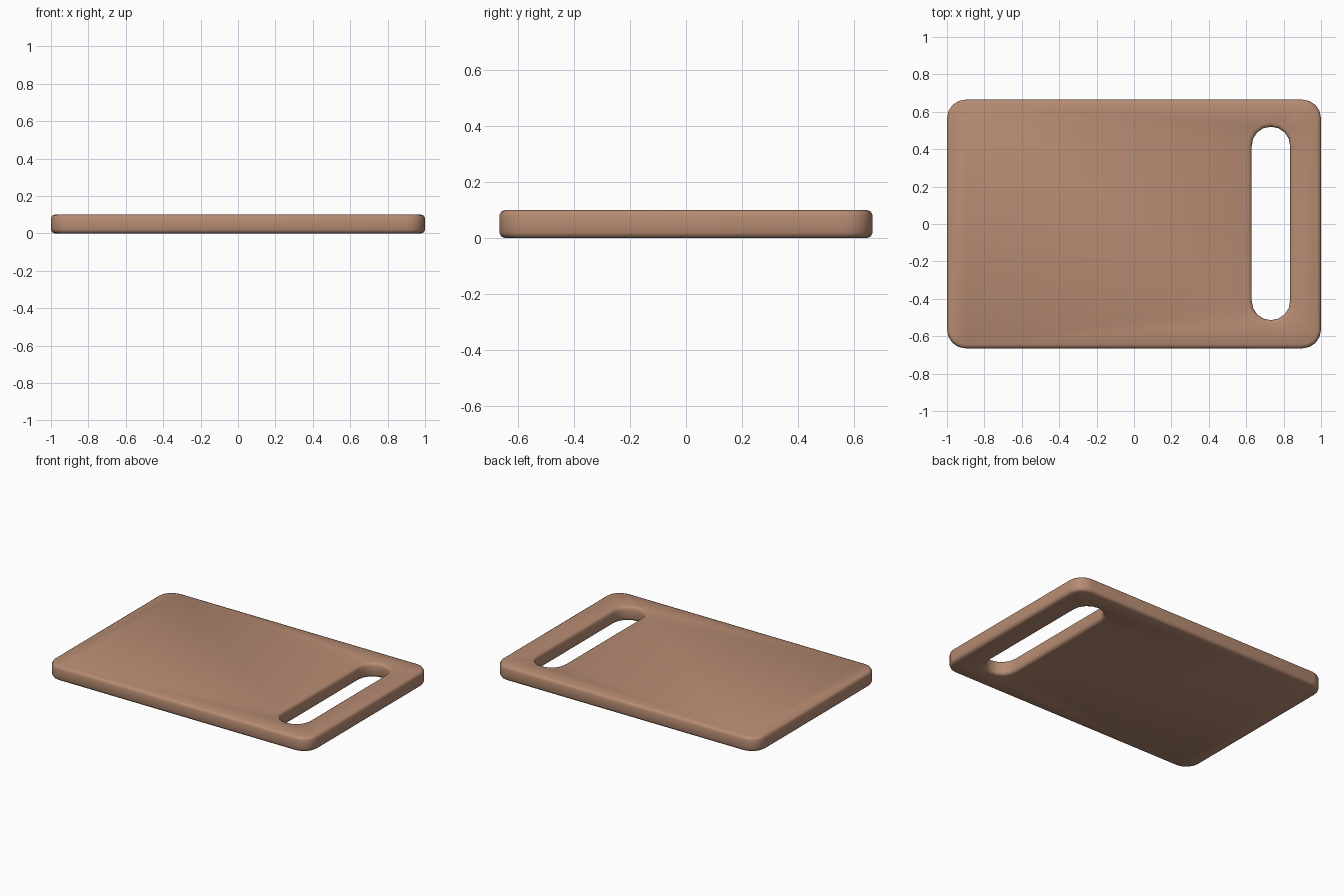
import bpy, bmesh
from math import sin, cos, pi, radians

if "Cube" in bpy.data.objects:
    bpy.data.objects.remove(bpy.data.objects["Cube"])

HEIGHT, EDGE, EDGE_STEPS = 0.10, 0.02, 2


def rounded_outline(cx, cy, hx, hy, r, steps):
    """Counter-clockwise rounded rectangle as (x, y) points."""
    pts = []
    for q, (sx, sy) in enumerate([(1, 1), (-1, 1), (-1, -1), (1, -1)]):
        for i in range(steps + 1):
            a = (q + i / steps) * pi / 2
            p = (cx + sx * (hx - r) + r * cos(a), cy + sy * (hy - r) + r * sin(a))
            pts.append(p)
    return pts


def wall(bm, cx, cy, hx, hy, r, steps, side):
    """Rounded-edge wall; side=1 for the outside, -1 for a hole. Returns rim edges."""
    levels = []
    for i in range(EDGE_STEPS + 1):
        a = i / EDGE_STEPS * pi / 2
        levels.append((EDGE * (1 - sin(a)), EDGE * (1 - cos(a))))
    levels += [(inset, HEIGHT - z) for inset, z in reversed(levels)]
    rings = []
    for inset, z in levels:
        d = side * inset
        ring = rounded_outline(cx, cy, hx - d, hy - d, r - d, steps)
        rings.append([bm.verts.new((x, y, z)) for x, y in ring])
    n = len(rings[0])
    for lo, hi in zip(rings, rings[1:]):
        for i in range(n):
            j = (i + 1) % n
            bm.faces.new((lo[i], lo[j], hi[j], hi[i]))
    return [[bm.edges.get((ring[i], ring[(i + 1) % n])) for i in range(n)]
            for ring in (rings[0], rings[-1])]


bm = bmesh.new()
# outer edge and handle slot
outer = wall(bm, 0, 0, 1.0, 0.665, 0.10, 4, 1)
slot = wall(bm, 0.732, 0.003, 0.1025, 0.517, 0.102, 4, -1)
# flat bottom and top around the slot
for o, s in zip(outer, slot):
    bmesh.ops.triangle_fill(bm, edges=o + s, use_beauty=True)
bmesh.ops.remove_doubles(bm, verts=bm.verts, dist=0.002)
bmesh.ops.recalc_face_normals(bm, faces=bm.faces)

mesh = bpy.data.meshes.new("cutting_board")
bm.to_mesh(mesh)
bm.free()
board = bpy.data.objects.new("cutting_board", mesh)
bpy.context.collection.objects.link(board)

# wood colour
wood = bpy.data.materials.new("wood")
wood.diffuse_color = (0.47, 0.26, 0.17, 1)
wood.use_nodes = True
wood.node_tree.nodes["Principled BSDF"].inputs["Base Color"].default_value = wood.diffuse_color
mesh.materials.append(wood)

bpy.context.view_layer.objects.active = board
board.select_set(True)
bpy.ops.object.shade_smooth_by_angle(angle=radians(60))
